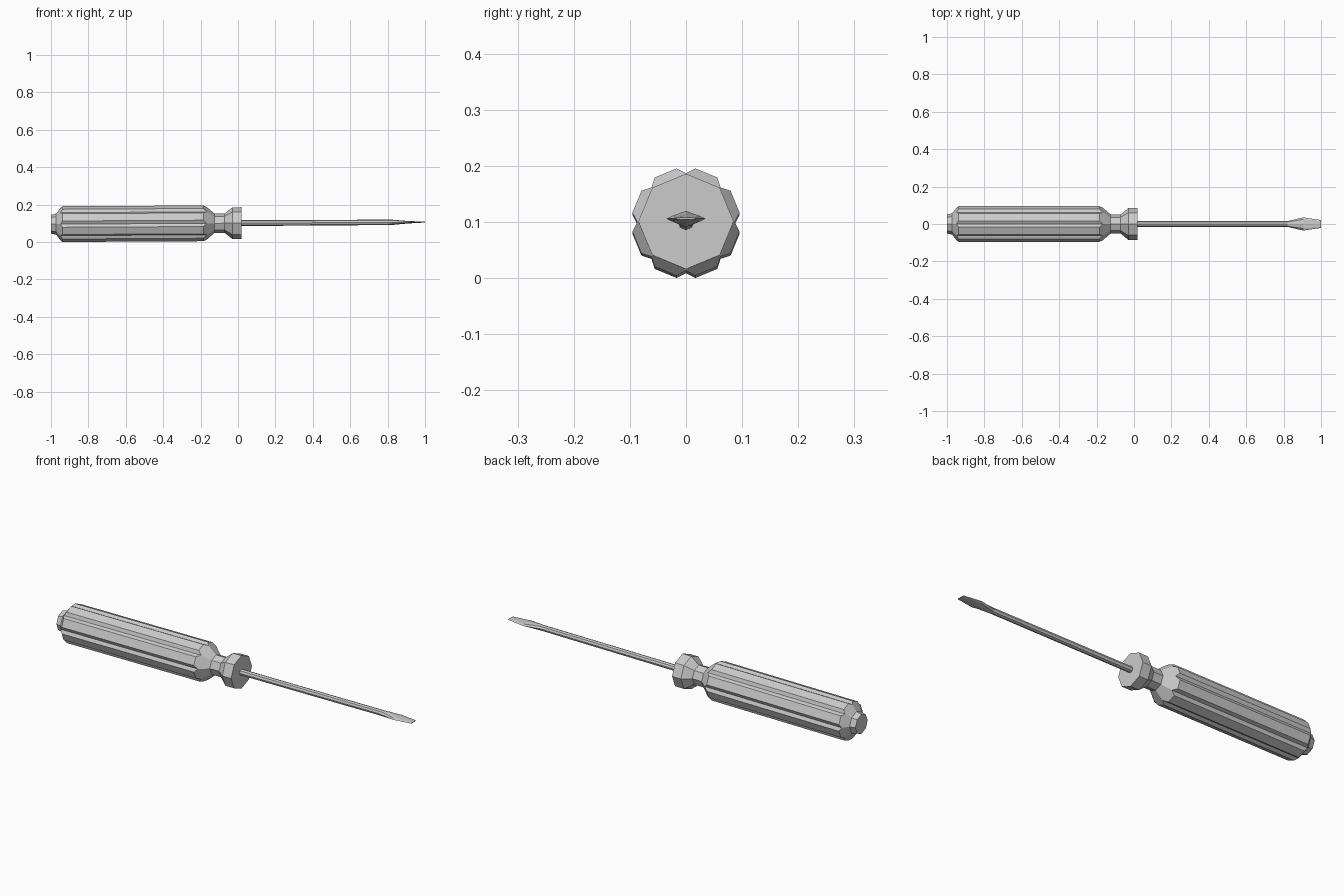
import bpy, bmesh
from math import cos, sin, radians

if "Cube" in bpy.data.objects:
    bpy.data.objects.remove(bpy.data.objects["Cube"])

AXIS_Z, SLOPE = 0.101, 0.0055   # the tool lies with a very slight tilt


def loft(name, rings):
    """Skin equal-length rings of (x, y, z), cap both ends, merge flat faces."""
    bm = bmesh.new()
    loops = [[bm.verts.new((x, y, z + AXIS_Z + SLOPE * x)) for x, y, z in r] for r in rings]
    n = len(loops[0])
    for a, b in zip(loops, loops[1:]):
        for i in range(n):
            j = (i + 1) % n
            bm.faces.new((a[i], a[j], b[j], b[i]))
    bm.faces.new(loops[0])
    bm.faces.new(loops[-1])
    bmesh.ops.dissolve_limit(bm, angle_limit=radians(0.5), verts=bm.verts[:], edges=bm.edges[:])
    bmesh.ops.recalc_face_normals(bm, faces=bm.faces[:])
    mesh = bpy.data.meshes.new(name)
    bm.to_mesh(mesh)
    bm.free()
    ob = bpy.data.objects.new(name, mesh)
    bpy.context.collection.objects.link(ob)
    return ob


def grip_ring(groove_x, groove_r, lobe_x=None, lobe_r=None):
    """Eight groove points, each followed by the two corners of a lobe.
    Without lobe values the ring is a plain octagon."""
    if lobe_x is None:
        lobe_x = groove_x
        lobe_r = groove_r * cos(radians(22.5)) / cos(radians(12.5))
    pts = []
    for k in range(8):
        for off, x, r in ((0, groove_x, groove_r), (10, lobe_x, lobe_r), (35, lobe_x, lobe_r)):
            a = radians(45 * k + off)
            pts.append((x, r * cos(a), r * sin(a)))
    return pts


def octagon(x, ry, rz):
    return [(x, ry * cos(radians(45 * k)), rz * sin(radians(45 * k))) for k in range(8)]


# fluted handle with end knob, neck and collar
loft("handle", [
    grip_ring(-1.0, 0.050),
    grip_ring(-0.972, 0.057),
    grip_ring(-0.949, 0.087, -0.938, 0.097),
    grip_ring(-0.167, 0.087, -0.185, 0.097),
    grip_ring(-0.125, 0.051),
    grip_ring(-0.072, 0.051),
    grip_ring(-0.030, 0.085),
    grip_ring(0.020, 0.085),
])

# round shaft flattened into a flared blade
loft("shaft_and_blade", [
    octagon(0.0, 0.0155, 0.0155),
    octagon(0.82, 0.0155, 0.0145),
    octagon(0.905, 0.035, 0.007),
    octagon(1.0, 0.021, 0.002),
])
